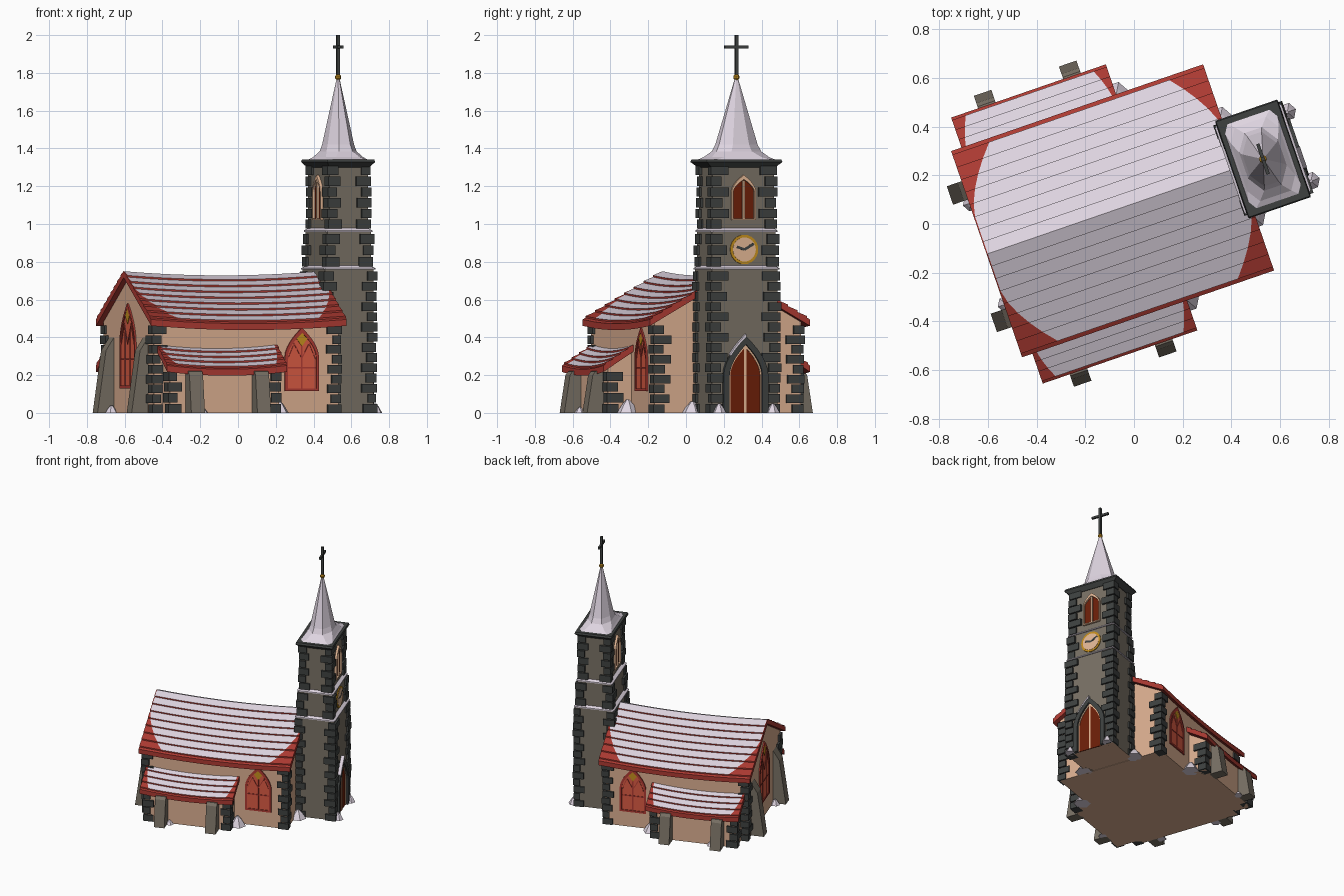
import bpy, bmesh, math, random
from mathutils import Vector, Matrix

if "Cube" in bpy.data.objects:
    bpy.data.objects.remove(bpy.data.objects["Cube"])
random.seed(4)

def lin(c):
    return tuple((v / 255 / 12.92) if v < 11 else ((v / 255 + .055) / 1.055) ** 2.4 for v in c) + (1,)

COLORS = {"plaster": (218, 174, 144), "dark_stone": (62, 65, 64), "grey_stone": (120, 112, 100),
          "roof_red": (172, 58, 50), "snow": (222, 212, 224), "window_red": (216, 90, 66),
          "deep_red": (108, 30, 8), "gold": (196, 142, 30), "trim_peach": (226, 182, 148)}
NAMES = list(COLORS)
MATS = []
for n, c in COLORS.items():
    m = bpy.data.materials.new(n)
    m.diffuse_color = lin(c)
    m.use_nodes = True
    m.node_tree.nodes["Principled BSDF"].inputs["Base Color"].default_value = m.diffuse_color
    MATS.append(m)

# local frame: u along the nave, w across it, turned 19 degrees
A = math.radians(19)
TO_WORLD = Matrix.Translation((-.08 * math.sin(A), .08 * math.cos(A), 0)) @ Matrix.Rotation(A, 4, 'Z')
parts = {}

def loft(name, loops, mat, rule=None):
    """Skin closed loops of equal size, cap both ends, add to the named part."""
    bm = parts.setdefault(name, bmesh.new())
    vs = [[bm.verts.new(p) for p in l] for l in loops]
    n = len(loops[0])
    base = NAMES.index(mat)
    for j in range(len(vs) - 1):
        for k in range(n):
            q = (k + 1) % n
            f = bm.faces.new((vs[j][k], vs[j][q], vs[j + 1][q], vs[j + 1][k]))
            f.material_index = NAMES.index(rule(j, k)) if rule else base
    for l in (vs[0][::-1], vs[-1]):
        bm.faces.new(l).material_index = base

def box(name, u0, u1, w0, w1, z0, z1, mat):
    r = [(u0, w0), (u1, w0), (u1, w1), (u0, w1)]
    loft(name, [[(a, b, z) for a, b in r] for z in (z0, z1)], mat)

def chamfer_loop(cu, cw, hu, hw, z, c):
    a, b = hu * (1 - c), hw * (1 - c)
    return [(cu + x, cw + y, z) for x, y in ((hu, -b), (hu, b), (a, hw), (-a, hw),
                                            (-hu, b), (-hu, -b), (-a, -hw), (a, -hw))]

# ---- flat plates and arches placed on a wall
def on_wall(origin, normal):
    n, o = Vector(normal), Vector(origin)
    r = Vector((-n.y, n.x, 0))
    return lambda a, z, d: o + r * a + n * d + Vector((0, 0, z))

def plate(name, place, pts, depth, mat):
    loft(name, [[place(a, z, d) for a, z in pts] for d in (-.004, depth)], mat)

def bar(name, place, a0, a1, z0, z1, depth, mat):
    plate(name, place, [(a0, z0), (a1, z0), (a1, z1), (a0, z1)], depth, mat)

def arch(h, spring, top, z0=0):
    left = [(-h, z0)] + [(-h * (1 - (k / 6) ** 1.8), spring + (top - spring) * k / 6) for k in range(7)]
    return left + [(-a, z) for a, z in left[-2::-1]]

def arch_ring(name, place, outer, inner, depth, mat):
    loft(name, [[place(*o, -.004), place(*o, depth), place(*i, depth), place(*i, -.004)]
                for o, i in zip(outer, inner)], mat)

# ---- stepped plank roof with a snow blanket and a bare red eave
def roof(name, u0, u1, w0, w1, z0, slope, rows, sag, side, start, inset, edge, bare):
    def us(t):
        s = edge + inset * max(0, (t - start) / (1 - start)) ** 1.6
        a, b = u0 + s, u1 - s * .95
        return [u0] + [a + (b - a) * k / 12 for k in range(13)] + [u1]
    def z(u, t):
        return z0 - slope * (w1 - w0) * t - sag * (1 - (2 * (u - u0) / (u1 - u0) - 1) ** 2)
    ts = [bare * i / rows for i in range(rows + 1)] + [1]
    for i, (t, q) in enumerate(zip(ts, ts[1:])):
        wa, wb = side * (w0 + (w1 - w0) * t), side * (w0 + (w1 - w0) * q)
        up = .009 if i < rows else 0
        loops = [[(a, wa, z(a, t)), (b, wb, z(b, q) + up), (b, wb, z(b, q) - .034), (a, wa, z(a, t) - .034)]
                 for a, b in zip(us(t), us(q))]
        loft(name, loops, "roof_red",
             lambda j, k: "snow" if k == 0 and 0 < j < 13 and i < rows else "roof_red")

def quoins(name, u, w, su, sw, z0, z1):
    n = round((z1 - z0) / .055)
    p = (z1 - z0) / n
    for i in range(n):
        lu, lw = ((.065, .05), (.04, .085))[i % 2]
        j = random.uniform(-.006, .006)
        e = .012 + random.uniform(-.003, .004)
        box(name, u + su * e, u - su * (lu + j), w + sw * e, w - sw * (lw - j),
            z0 + i * p, z0 + (i + .86) * p, "dark_stone")

def buttress(place, h, prof):
    loft("buttresses", [[place(a, z, d) for d, z in prof] for a in (-h, h)], "grey_stone")

def mound(u, w, r, h):
    loft("snow_mounds", [[(u + r * s * math.cos(k * math.pi / 3), w + r * s * math.sin(k * math.pi / 3), z)
                          for k in range(6)] for s, z in ((1, 0), (.55, h * .6), (.15, h))], "snow")

def red_window(place, h, spring, top, bars, mullions):
    arch_ring("window_frames", place, arch(h, spring, top), arch(h - .015, spring, top - .027), .009, "roof_red")
    bar("window_frames", place, -h, h, 0, .014, .009, "roof_red")
    plate("window_panes", place, arch(h - .012, spring, top - .02), .004, "window_red")
    for a, zt in mullions:
        bar("window_frames", place, a - .0045, a + .0045, 0, zt, .007, "roof_red")
    for zb in bars:
        bar("window_frames", place, -h + .01, h - .01, zb, zb + .008, .007, "roof_red")
    for s in (-1, 1):  # pointed tracery
        m = spring + (top - spring) * .5
        plate("window_frames", place, [(s * (h - .02), spring), (s * h * .45, m), (0, spring), (0, spring - .009),
              (s * h * .45, m - .012), (s * (h - .02), spring - .009)], .007, "roof_red")
    d, c = h * .34, top - .055
    plate("window_gold", place, [(-d, c), (0, c - d * 1.3), (d, c), (0, c + d)], .008, "gold")

# ---- nave
sec = [(-.41, 0), (.41, 0), (.41, .48), (0, .715), (-.41, .48)]
loft("nave_walls", [[(u, w, z) for w, z in sec] for u in (-.585, .45)], "plaster")
red_window(on_wall((-.585, 0, .13), (-1, 0, 0)), .125, .24, .45, (.15,), ((-.042, .3), (.042, .3)))

for s in (1, -1):
    roof("nave_roof", -.613, .482, 0, .448, .75, .57, 8, .022, s, .35, .17, .005, .965)
    quoins("nave_quoins", .45, s * .41, 1, s, 0, .47)
    quoins("nave_quoins", -.585, s * .41, -1, s, 0, .47)
    red_window(on_wall((.242, s * .41, .115), (0, s, 0)), .095, .18, .335, (.12,), ((0, .27),))
    # side aisles
    sec = [(.38, 0), (.54, 0), (.54, .235), (.38, .335)]
    loft("aisle_walls", [[(u, s * w, z) for w, z in sec] for u in (-.54, .07)], "plaster")
    roof("aisle_roof", -.568, .104, .40, .578, .365, .64, 4, .02, s, .1, .05, .015, .94)
    for u, su in ((-.54, -1), (.07, 1)):
        quoins("aisle_quoins", u, s * .54, su, s, 0, .225)
    # buttresses
    for u in (-.413, -.043):
        buttress(on_wall((u, s * .54, 0), (0, s, 0)), .038,
                 [(-.01, 0), (.092, 0), (.06, .20), (.045, .22), (-.01, .225)])
    buttress(on_wall((-.585, s * .277, 0), (-1, 0, 0)), .04,
             [(-.01, 0), (.092, 0), (.045, .33), (0, .4), (-.01, .4)])
    # snow heaps at the wall foot
    for m in ((.1, .44, .06, .07), (.47, .205, .06, .06), (.745, .15, .038, .05), (-.605, .22, .035, .04),
              (-.36, .55, .03, .03)):
        mound(m[0], s * m[1], m[2], m[3])

# ---- tower in three stages
C = .588
STAGES = ((.136, .184, 0, .765), (.122, .178, .765, .965), (.108, .172, .965, 1.325))
for i, (hu, hw, z0, z1) in enumerate(STAGES):
    box("tower_walls", C - hu, C + hu, -hw, hw, z0, z1, "grey_stone")
    for su in (1, -1):
        for sw in (1, -1):
            quoins("tower_quoins", C + su * hu, sw * hw, su, sw, z0 + (.01 if i else 0), z1 - .01)
    if i < 2:
        nu, nw = STAGES[i + 1][:2]
        loft("tower_snow_ledges", [chamfer_loop(C, 0, a, b, z, .05) for a, b, z in
             ((hu + .009, hw + .009, z1 - .007), (hu + .009, hw + .009, z1 + .001), (nu, nw, z1 + .014))], "snow")
loft("tower_cornice", [chamfer_loop(C, 0, a, b, z, .02) for a, b, z in
     ((.112, .176, 1.298), (.136, .212, 1.328), (.132, .207, 1.342))], "dark_stone")
loft("spire", [chamfer_loop(C, 0, a, b, z, c) for a, b, z, c in
     ((.117, .19, 1.338, .15), (.104, .16, 1.354, .35), (.084, .125, 1.385, .55),
      (.074, .108, 1.42, .58), (.006, .007, 1.775, .58))], "snow")

# finial and cross
loft("finial", [chamfer_loop(C, 0, r, r, 1.777 + d, .58) for r, d in
     ((.006, -.017), (.015, -.006), (.015, .006), (.006, .017))], "gold")
box("cross", C - .008, C + .008, -.008, .008, 1.78, 2, "dark_stone")
box("cross", C - .007, C + .007, -.066, .066, 1.93, 1.946, "dark_stone")

# bell windows
for s in (1, -1):
    p = on_wall((C + s * .108, 0, 1.02), (s, 0, 0))
    plate("bell_panes", p, arch(.06, .15, .225), .002, "deep_red")
    arch_ring("bell_frames", p, arch(.068, .15, .24), arch(.059, .15, .216), .015, "trim_peach")
    bar("bell_frames", p, -.006, .006, 0, .21, .013, "trim_peach")
    bar("bell_frames", p, -.068, .068, 0, .009, .015, "trim_peach")

# clock
p = on_wall((C + .122, 0, .865), (1, 0, 0))
def disc(r):
    return [(r * math.cos(k * math.pi / 12), r * math.sin(k * math.pi / 12)) for k in range(24)]
plate("clock_rim", p, disc(.078), .006, "gold")
plate("clock_face", p, disc(.064), .008, "trim_peach")
for dx, dz in ((-.042, .014), (.052, .03)):
    n = Vector((-dz, dx)).normalized() * .007
    plate("clock_hands", p, [(n.x, n.y), (-n.x, -n.y), (dx - n.x, dz - n.y), (dx + n.x, dz + n.y)],
          .0095, "dark_stone")

# door with stone arch and snow cap
p = on_wall((C + .136, 0, 0), (1, 0, 0))
plate("door_leaves", p, arch(.092, .2, .36), .004, "deep_red")
arch_ring("door_trim", p, arch(.095, .2, .37), arch(.084, .2, .347), .008, "trim_peach")
bar("door_trim", p, -.006, .006, 0, .35, .008, "trim_peach")
arch_ring("door_arch", p, arch(.125, .2, .405), arch(.092, .2, .362), .022, "dark_stone")
arch_ring("door_snow", p, arch(.128, .2, .418)[4:8], arch(.123, .2, .402)[4:8], .024, "snow")

# ---- turn every part into an object
for name, bm in parts.items():
    bmesh.ops.recalc_face_normals(bm, faces=bm.faces)
    if name == "tower_walls":
        for f in bm.faces:  # the whole underside is plaster
            if f.normal.z < -.9 and f.calc_center_median().z < .001:
                f.material_index = NAMES.index("plaster")
    bm.transform(TO_WORLD)
    used = sorted({f.material_index for f in bm.faces})
    for f in bm.faces:
        f.material_index = used.index(f.material_index)
    me = bpy.data.meshes.new(name)
    bm.to_mesh(me)
    bm.free()
    for k in used:
        me.materials.append(MATS[k])
    bpy.context.collection.objects.link(bpy.data.objects.new(name, me))
